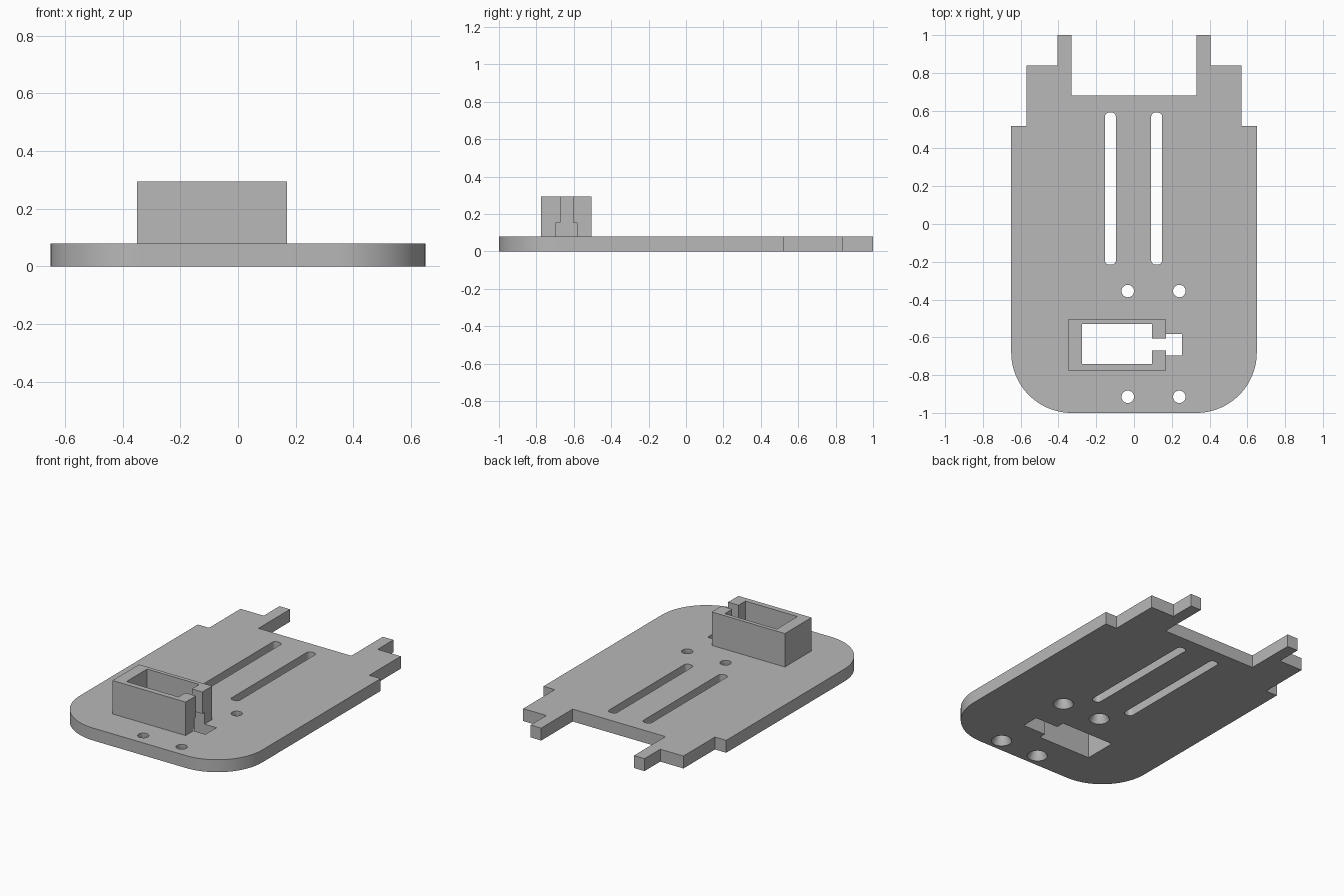
import bpy, bmesh
from math import sin, cos, pi
from mathutils import Matrix

cube = bpy.data.objects.get("Cube")
if cube:
    bpy.data.objects.remove(cube, do_unlink=True)

grey = bpy.data.materials.new("plain grey")
grey.use_nodes = True
colour = (0.48, 0.48, 0.48, 1)
grey.diffuse_color = colour
grey.node_tree.nodes["Principled BSDF"].inputs["Base Color"].default_value = colour


def make_object(name, bm):
    bmesh.ops.recalc_face_normals(bm, faces=bm.faces)
    mesh = bpy.data.meshes.new(name)
    bm.to_mesh(mesh)
    bm.free()
    mesh.materials.append(grey)
    obj = bpy.data.objects.new(name, mesh)
    bpy.context.collection.objects.link(obj)
    return obj


def prism(name, points, z0, z1):
    """Extrude a flat outline between two heights."""
    bm = bmesh.new()
    face = bm.faces.new([bm.verts.new((x, y, z0)) for x, y in points])
    grown = bmesh.ops.extrude_face_region(bm, geom=[face])["geom"]
    top = [v for v in grown if isinstance(v, bmesh.types.BMVert)]
    bmesh.ops.translate(bm, verts=top, vec=(0, 0, z1 - z0))
    return make_object(name, bm)


def box(name, x0, x1, y0, y1, z0, z1):
    return prism(name, [(x0, y0), (x1, y0), (x1, y1), (x0, y1)], z0, z1)


def arc(cx, cy, r, start, steps):
    """Quarter turn, counter-clockwise."""
    angles = [start + pi / 2 * i / steps for i in range(steps + 1)]
    return [(cx + r * cos(a), cy + r * sin(a)) for a in angles]


def slot(name, x0, x1, y0, y1, r):
    pts = []
    corners = [(x1 - r, y1 - r), (x0 + r, y1 - r), (x0 + r, y0 + r), (x1 - r, y0 + r)]
    for i, (cx, cy) in enumerate(corners):
        pts += arc(cx, cy, r, i * pi / 2, 6)
    return prism(name, pts, -0.1, 0.2)


def cone(name, x, y, z0, z1, r0, r1):
    bm = bmesh.new()
    bmesh.ops.create_cone(bm, cap_ends=True, segments=32, radius1=r0, radius2=r1,
                          depth=z1 - z0, matrix=Matrix.Translation((x, y, (z0 + z1) / 2)))
    return make_object(name, bm)


def combine(target, tool, operation):
    mod = target.modifiers.new("combine", "BOOLEAN")
    mod.operation = operation
    mod.solver = "EXACT"
    mod.object = tool
    bpy.context.view_layer.objects.active = target
    bpy.ops.object.modifier_apply(modifier=mod.name)
    bpy.data.objects.remove(tool, do_unlink=True)


# Base plate: rounded front corners, stepped back and two prongs
T = 0.08
half = arc(0.33, -0.68, 0.32, -pi / 2, 24)
half += [(0.65, 0.52), (0.57, 0.52), (0.57, 0.84), (0.405, 0.84),
         (0.405, 1), (0.33, 1), (0.33, 0.68)]
plate = prism("base_plate", half + [(-x, y) for x, y in reversed(half)], 0, T)

# Motor socket standing on the plate
combine(plate, box("socket", -0.35, 0.17, -0.775, -0.505, T / 2, 0.295), "UNION")

# Socket opening, side gap and cable notch
cutters = [
    box("socket_opening", -0.275, 0.095, -0.74, -0.53, -0.1, 0.4),
    box("side_gap", 0, 0.22, -0.67, -0.605, 0.12, 0.4),
    box("cable_notch", 0, 0.255, -0.695, -0.583, -0.1, 0.155),
]

# Long slots
for x in (-0.125, 0.12):
    cutters.append(slot("long_slot", x - 0.029, x + 0.029, -0.215, 0.59, 0.022))

# Screw holes, countersunk from below
for x in (-0.033, 0.24):
    for y in (-0.355, -0.915):
        cutters.append(cone("screw_hole", x, y, -0.1, 0.2, 0.033, 0.033))
        cutters.append(cone("countersink", x, y, -0.01, 0.055, 0.065, 0.03))

for cutter in cutters:
    combine(plate, cutter, "DIFFERENCE")

# Smooth the curves, keep the edges sharp
bpy.ops.object.select_all(action="DESELECT")
plate.select_set(True)
bpy.context.view_layer.objects.active = plate
bpy.ops.object.shade_smooth_by_angle(angle=pi / 6)
